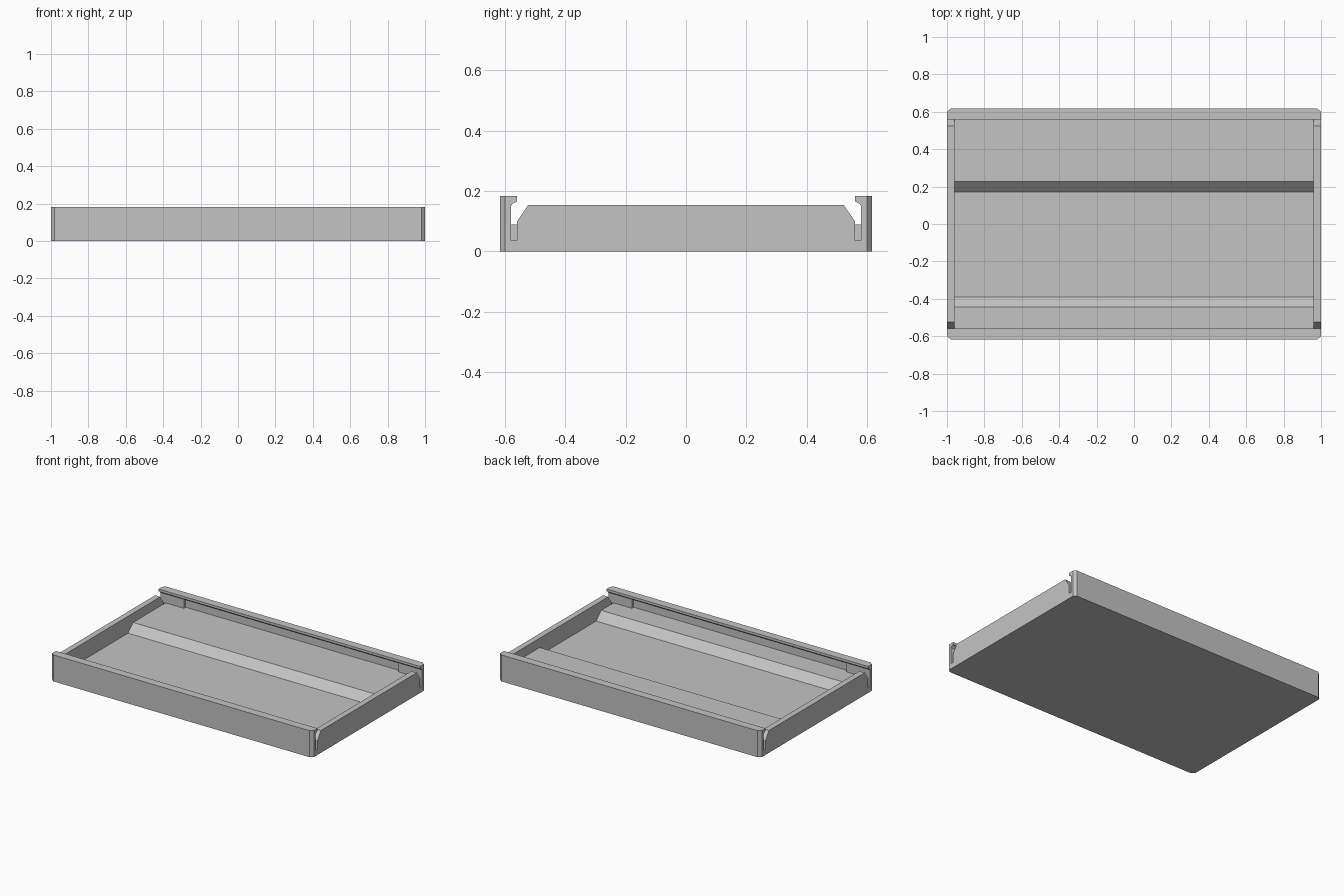
import bpy, bmesh

cube = bpy.data.objects.get("Cube")
if cube:
    bpy.data.objects.remove(cube)

grey = bpy.data.materials.new("plain_grey")
grey.use_nodes = True
colour = (0.55, 0.55, 0.55, 1)
grey.diffuse_color = colour
grey.node_tree.nodes["Principled BSDF"].inputs["Base Color"].default_value = colour


def loft(name, sections):
    """Skin matching (x, [(y, z), ...]) cross-sections and cap both ends."""
    bm = bmesh.new()
    rings = [[bm.verts.new((x, y, z)) for y, z in pts] for x, pts in sections]
    n = len(rings[0])
    for a, b in zip(rings, rings[1:]):
        for i in range(n):
            j = (i + 1) % n
            bm.faces.new((a[i], a[j], b[j], b[i]))
    bm.faces.new(rings[0][::-1])
    bm.faces.new(rings[-1])
    bmesh.ops.remove_doubles(bm, verts=bm.verts, dist=1e-5)
    bmesh.ops.dissolve_degenerate(bm, edges=bm.edges, dist=1e-5)
    bmesh.ops.recalc_face_normals(bm, faces=bm.faces)
    mesh = bpy.data.meshes.new(name)
    bm.to_mesh(mesh)
    bm.free()
    mesh.materials.append(grey)
    obj = bpy.data.objects.new(name, mesh)
    bpy.context.collection.objects.link(obj)
    return obj


# Floor: sunken middle with sloped steps up to the front and back ledges
LOW, HIGH, WALL, END = 0.037, 0.09, 0.58, 0.96
floor = [(-WALL, 0), (WALL, 0), (WALL, HIGH), (0.226, HIGH), (0.171, LOW),
         (-0.39, LOW), (-0.445, HIGH), (-WALL, HIGH)]
loft("tray_floor", [(-END, floor), (END, floor)])

# End walls: sloped shoulders and an open slot beside each rail
half = [(WALL, 0), (WALL, LOW), (0.56, LOW), (0.56, 0.1), (0.523, 0.154)]
end = half + [(-y, z) for y, z in reversed(half)]
for name, s in (("left_end_wall", 1), ("right_end_wall", -1)):
    loft(name, [(s * END, end), (s, end)])


# Rails: overhanging lip, chamfered corners, shallow recess inside the middle
def rail(side, outer, inner):
    pts = [(outer, 0), (outer, 0.183), (0.56, 0.183), (0.56, 0.166),
           (0.574, 0.159), (WALL, 0.152), (inner, 0.152), (inner, HIGH),
           (WALL, HIGH), (WALL, 0)]
    return [(side * y, z) for y, z in pts]


for name, side in (("back_rail", 1), ("front_rail", -1)):
    right_half = [(-1, rail(side, 0.6, WALL)),
                  (-0.98, rail(side, 0.617, WALL)),
                  (-0.82, rail(side, 0.617, WALL)),
                  (-0.82, rail(side, 0.617, 0.6))]
    left_half = [(-x, pts) for x, pts in reversed(right_half)]
    loft(name, right_half + left_half)
